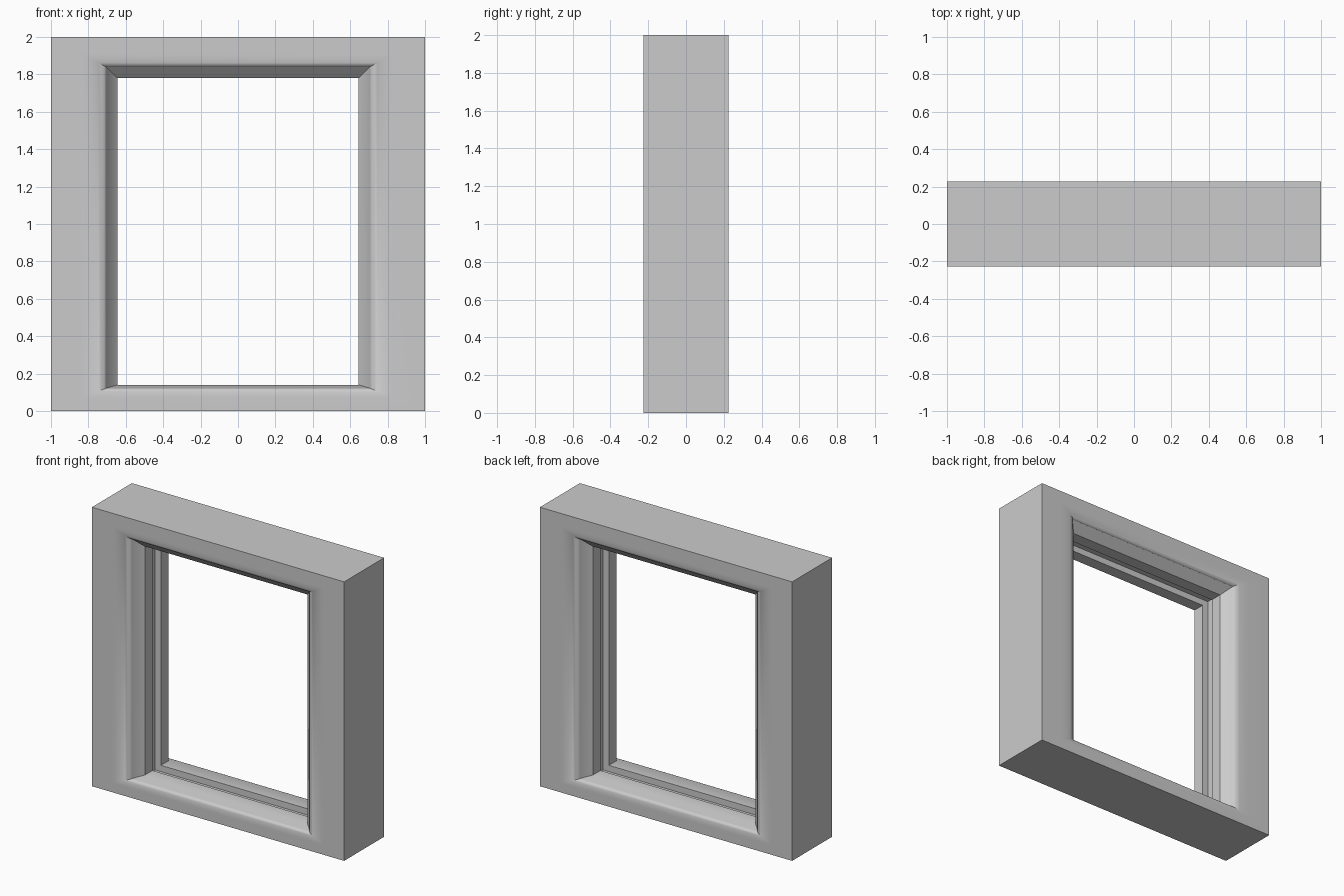
import bpy, bmesh, math

if "Cube" in bpy.data.objects:
    bpy.data.objects.remove(bpy.data.objects["Cube"])

HALF_DEPTH = 0.226
# inset distances of the front lip, then extra inset of the inner chamfer
SIDE, TOP, BOTTOM = 0.295, 0.16, 0.122
CH_SIDE, CH_TOP, CH_BOTTOM = 0.06, 0.06, 0.018

# half profile: (lip fraction, chamfer fraction, groove depth, y)
half = [(0, 0, 0, -HALF_DEPTH)]
steps = 10
for i in range(steps + 1):                      # softly rounded inner lip
    a = math.pi / 2 * i / steps
    half.append((0.55 + 0.45 * math.sin(a), 0, 0,
                 -HALF_DEPTH + 0.032 * (1 - math.cos(a))))
half += [(1, 1, 0, -0.135), (1, 1, 0, -0.048), (1, 1, 0.045, -0.048)]
profile = half + [(t, c, g, -y) for t, c, g, y in reversed(half)]

# sweep the profile round the rectangle with mitred corners
bm = bmesh.new()
loops = []
for t, c, g, y in profile:
    x = 1 - (SIDE * t + CH_SIDE * c - g)
    top = 2 - (TOP * t + CH_TOP * c - g)
    bot = BOTTOM * t + CH_BOTTOM * c - g
    loops.append([bm.verts.new(p) for p in
                  ((-x, y, bot), (x, y, bot), (x, y, top), (-x, y, top))])
n = len(loops)
for i in range(n):
    a, b = loops[i], loops[(i + 1) % n]
    for k in range(4):
        m = (k + 1) % 4
        bm.faces.new((a[k], a[m], b[m], b[k]))
bmesh.ops.recalc_face_normals(bm, faces=bm.faces)

mesh = bpy.data.meshes.new("window_frame")
bm.to_mesh(mesh)
bm.free()
frame = bpy.data.objects.new("window_frame", mesh)
bpy.context.collection.objects.link(frame)
bpy.context.view_layer.objects.active = frame
frame.select_set(True)
bpy.ops.object.shade_smooth_by_angle(angle=math.radians(30))
